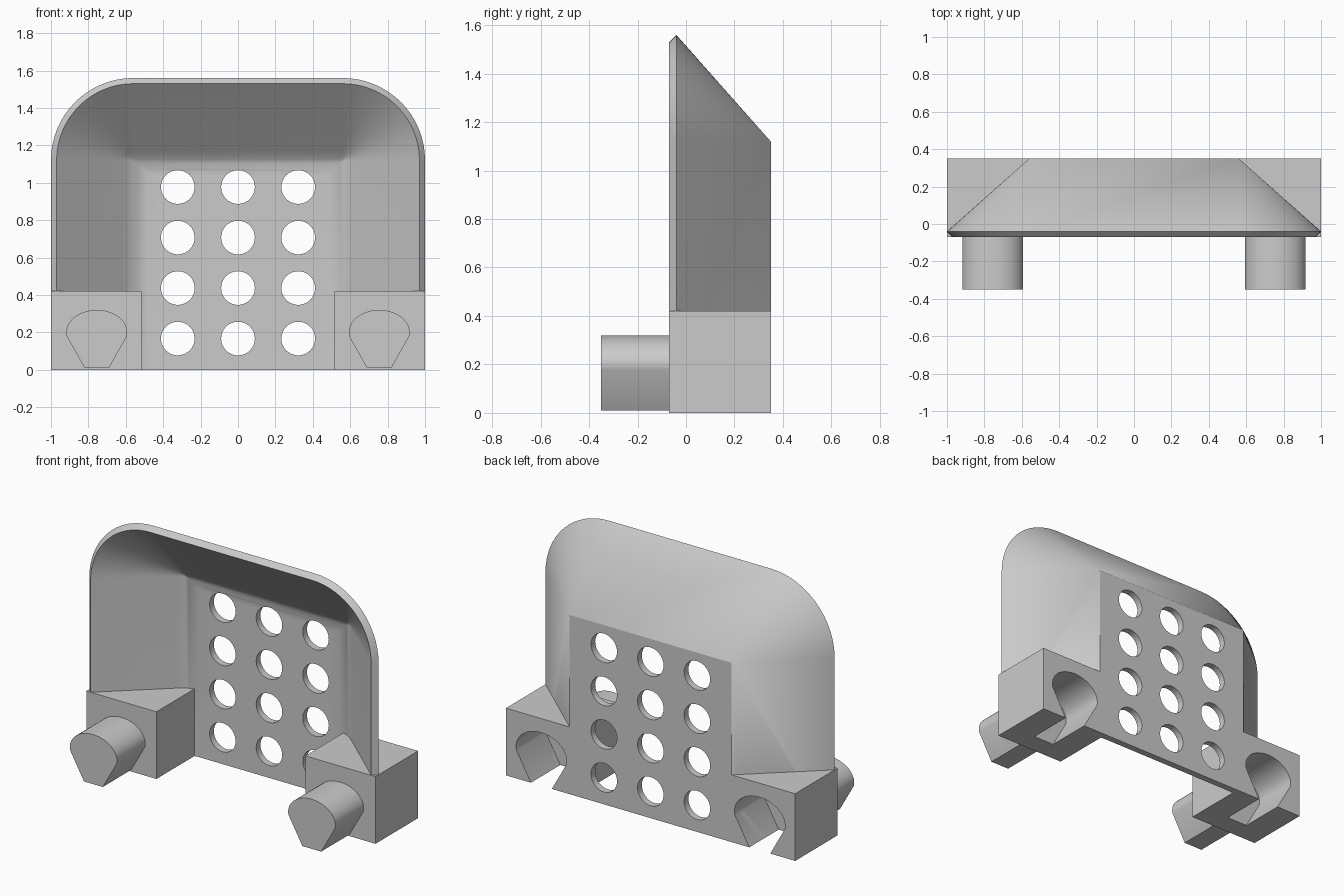
import bpy, bmesh, math

if "Cube" in bpy.data.objects:
    bpy.data.objects.remove(bpy.data.objects["Cube"])

grey = bpy.data.materials.new("light grey plastic")
grey.use_nodes = True
COLOUR = (0.6, 0.6, 0.6, 1)
grey.diffuse_color = COLOUR
grey.node_tree.nodes["Principled BSDF"].inputs["Base Color"].default_value = COLOUR

BACK, FRONT = 0.35, -0.07


def finish(name, bm):
    bmesh.ops.remove_doubles(bm, verts=bm.verts[:], dist=1e-5)
    bmesh.ops.recalc_face_normals(bm, faces=bm.faces[:])
    mesh = bpy.data.meshes.new(name)
    bm.to_mesh(mesh)
    bm.free()
    mesh.materials.append(grey)
    obj = bpy.data.objects.new(name, mesh)
    bpy.context.collection.objects.link(obj)
    return obj


def prism(name, outline, y0, y1):
    """Extrude an x-z outline from y0 to y1."""
    bm = bmesh.new()
    near = [bm.verts.new((x, y0, z)) for x, z in outline]
    far = [bm.verts.new((x, y1, z)) for x, z in outline]
    bm.faces.new(near)
    bm.faces.new(far[::-1])
    for i in range(len(near)):
        j = (i + 1) % len(near)
        bm.faces.new((near[i], near[j], far[j], far[i]))
    return finish(name, bm)


def activate(obj):
    bpy.ops.object.select_all(action='DESELECT')
    obj.select_set(True)
    bpy.context.view_layer.objects.active = obj


def cut(obj, cutters):
    activate(obj)
    for cutter in cutters:
        mod = obj.modifiers.new("cut", 'BOOLEAN')
        mod.operation, mod.solver, mod.object = 'DIFFERENCE', 'EXACT', cutter
        bpy.ops.object.modifier_apply(modifier=mod.name)


def smooth(obj):
    activate(obj)
    bpy.ops.object.shade_smooth_by_angle(angle=math.radians(30))


def arch(w, h, r, steps=16):
    """Open arch outline: two legs and two rounded corners."""
    right = [(w, 0)]
    for i in range(steps + 1):
        a = math.pi / 2 * i / steps
        right.append((w - r + r * math.cos(a), h - r + r * math.sin(a)))
    return right + [(-x, z) for x, z in reversed(right)]


def peg_outline(cx, grow=0.0, bottom=0.01):
    """Rounded top on a tapered stem."""
    pts = []
    for i in range(29):
        a = math.radians(-10 + 200 * i / 28)
        pts.append((cx + (0.163 + grow) * math.cos(a), 0.2 + (0.12 + grow) * math.sin(a)))
    foot = 0.065 + grow - 0.55 * (0.01 - bottom)
    return pts + [(cx - foot, bottom), (cx + foot, bottom)]


# Scoop shell: (growth beyond the back corner, depth) per ring
CX, CZ = 0.56, 1.12
profile = [(0, BACK), (0.44, -0.04), (0.41, FRONT)]
# inner wall ends in a fillet that turns into the flat floor
p0, p1, p2 = (0.05, 0.249), (-0.017, 0.308), (-0.075, 0.308)
for i in range(7):
    t = i / 6
    profile.append(tuple((1 - t) ** 2 * a + 2 * t * (1 - t) * b + t * t * c
                         for a, b, c in zip(p0, p1, p2)))
bm = bmesh.new()
rings = [[bm.verts.new((x, y, z)) for x, z in arch(CX + g, CZ + g, max(g, 0))]
         for g, y in profile]
for a, b in zip(rings, rings[1:]):
    for i in range(len(a) - 1):
        bm.faces.new((a[i], a[i + 1], b[i + 1], b[i]))
bm.faces.new(rings[0])
bm.faces.new(rings[-1])
bm.faces.new([r[0] for r in rings] + [r[-1] for r in reversed(rings)])
shell = finish("scoop_shell", bm)

# Drain holes, three columns by four rows
holes = []
for col in (-1, 0, 1):
    for row in range(4):
        cx, cz = col * 0.322, 0.167 + row * 0.27
        ring = [(cx + 0.09 * math.cos(math.tau * i / 40),
                 cz + 0.09 * math.sin(math.tau * i / 40)) for i in range(40)]
        holes.append(prism("hole_cutter", ring, 0.2, 0.5))

# Corner blocks with pegs in front and matching sockets behind
helpers = holes[:]
for side, label in ((1, "left"), (-1, "right")):
    inner, outer = side * 0.515, side
    block = prism(label + "_block", [(inner, 0), (outer, 0), (outer, 0.42), (inner, 0.42)],
                  FRONT, BACK)
    socket = prism("socket_cutter", peg_outline(side * 0.755, 0.012, -0.05), 0.06, 0.5)
    cut(block, [socket])
    holes.append(socket)
    helpers.append(socket)
    peg = prism(label + "_peg", peg_outline(side * 0.755), -0.35, FRONT)
    smooth(block)
    smooth(peg)

cut(shell, holes)
smooth(shell)
for helper in helpers:
    bpy.data.objects.remove(helper)
